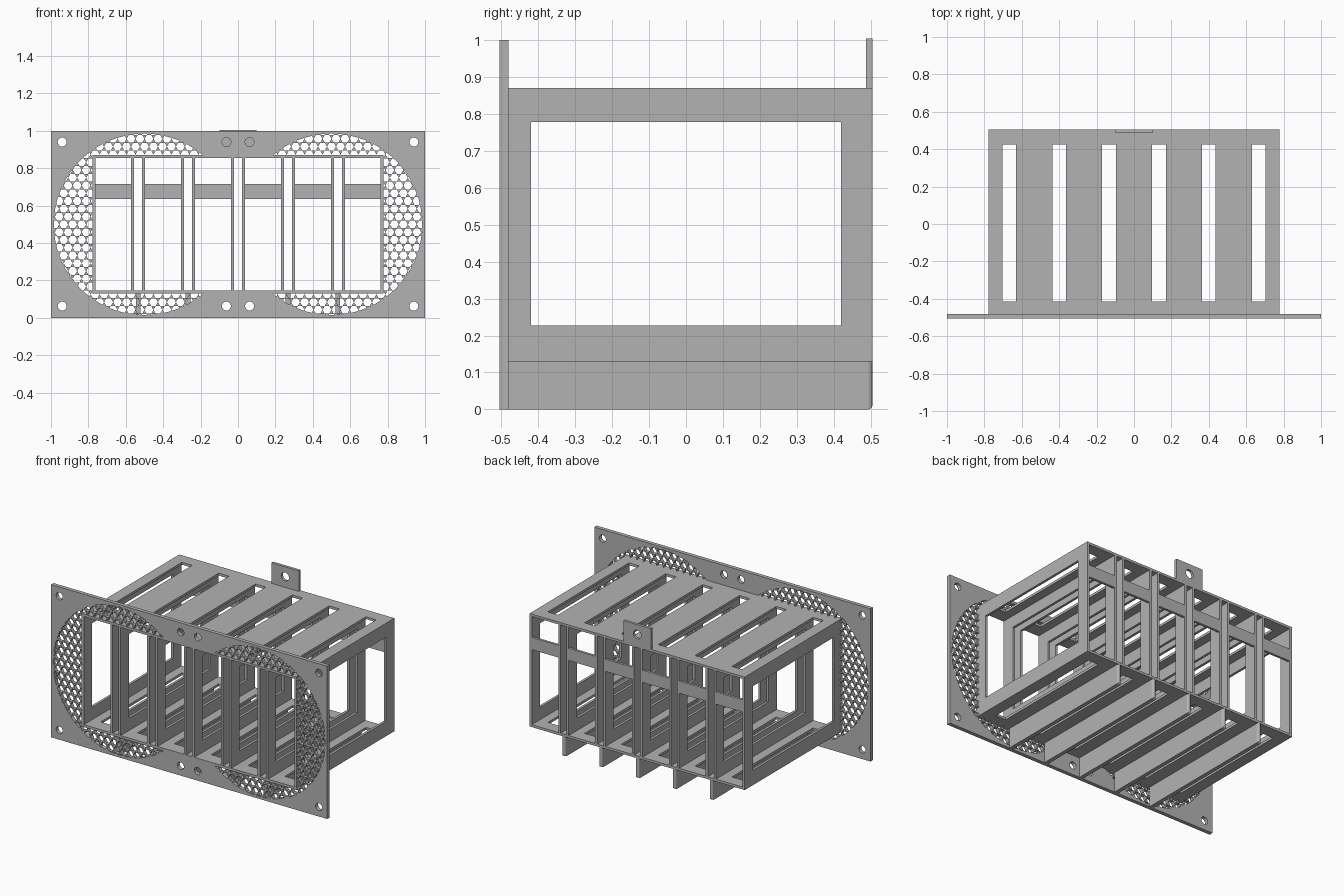
import bpy, bmesh, math
from mathutils import Matrix, Vector

cube = bpy.data.objects.get("Cube")
if cube:
    bpy.data.objects.remove(cube, do_unlink=True)

grey = bpy.data.materials.new("plain grey")
grey.use_nodes = True
grey.diffuse_color = (0.45, 0.45, 0.45, 1)
grey.node_tree.nodes["Principled BSDF"].inputs["Base Color"].default_value = grey.diffuse_color

FRONT, BACK, PLATE_BACK = -0.505, 0.505, -0.48
SIDE, LOW, HIGH, WALL = 0.779, 0.13, 0.87, 0.016
PITCH = 0.2667                       # spacing of the bays
BAYS = [(i - 2.5) * PITCH for i in range(6)]
GAPS = [(i - 2) * PITCH for i in range(5)]
BAY_OUT = 0.112                      # half width of a bay with its walls
BAY_IN = BAY_OUT - WALL


def add_box(bm, x, y, z):
    size = Vector((x[1] - x[0], y[1] - y[0], z[1] - z[0]))
    mid = Vector((sum(x), sum(y), sum(z))) / 2
    m = Matrix.Translation(mid) @ Matrix.Diagonal((*size, 1))
    return bmesh.ops.create_cube(bm, size=1, matrix=m)["verts"]


def add_prism(bm, x, z, radius, sides, y, turn=0.0):
    """Prism along y, used for round and hexagonal holes."""
    m = (Matrix.Translation((x, sum(y) / 2, z)) @ Matrix.Rotation(math.pi / 2, 4, "X")
         @ Matrix.Rotation(turn, 4, "Z"))
    bmesh.ops.create_cone(bm, cap_ends=True, segments=sides, radius1=radius,
                          radius2=radius, depth=y[1] - y[0], matrix=m)


def finish(name, bm):
    mesh = bpy.data.meshes.new(name)
    bm.to_mesh(mesh)
    bm.free()
    mesh.materials.append(grey)
    obj = bpy.data.objects.new(name, mesh)
    bpy.context.collection.objects.link(obj)
    return obj


def boxes(name, specs):
    bm = bmesh.new()
    for spec in specs:
        add_box(bm, *spec)
    return finish(name, bm)


def combine(obj, cutter, operation="DIFFERENCE"):
    """Apply a boolean and remove the cutter."""
    cutter.hide_render = True
    mod = obj.modifiers.new("cut", "BOOLEAN")
    mod.operation, mod.solver, mod.object = operation, "EXACT", cutter
    bpy.context.view_layer.update()
    graph = bpy.context.evaluated_depsgraph_get()
    mesh = bpy.data.meshes.new_from_object(obj.evaluated_get(graph))
    obj.modifiers.clear()
    obj.data = mesh
    bpy.data.objects.remove(cutter, do_unlink=True)


# Drive cage: one block hollowed into bays, gaps, side windows and slots
through = (-0.6, 0.6)
inside = (LOW + WALL, HIGH - WALL)
cage = boxes("drive_cage", [((-SIDE, SIDE), (FRONT, BACK), (LOW, HIGH))])
half_gap = PITCH / 2 - BAY_OUT
combine(cage, boxes("bay_cutter",
        [((x - BAY_IN, x + BAY_IN), through, inside) for x in BAYS]
        + [((x - half_gap, x + half_gap), through, inside) for x in GAPS]))
combine(cage, boxes("window_cutter", [((-1, 1), (-0.42, 0.42), (0.227, 0.778))]))
combine(cage, boxes("slot_cutter",
        [((x - 0.037, x + 0.037), (-0.415, 0.425), (0, 1)) for x in BAYS]))

# Cross bars at the back of every bay
boxes("back_bars", [((x - BAY_IN, x + BAY_IN), (BACK - WALL, BACK), (0.637, 0.717))
                    for x in BAYS])

# Face plate with honeycomb vents, cage opening and screw holes
plate = boxes("face_plate", [((-1, 1), (FRONT, PLATE_BACK), (0, 1))])
cut_y = (-0.56, -0.43)
VENT_R, CELL, RIB = 0.485, 0.048, 0.007
row = CELL * math.sqrt(3) / 2
for side in (-1, 1):
    bm = bmesh.new()
    for j in range(-12, 13):
        for i in range(-12, 13):
            dx, dz = (i + (j % 2) / 2) * CELL, j * row
            x, z = side * 0.5 + dx, 0.5 + dz
            hidden = abs(x) < SIDE - CELL and LOW + CELL < z < HIGH - CELL
            if math.hypot(dx, dz) < VENT_R + CELL / 2 and not hidden:
                add_prism(bm, x, z, (CELL - RIB) / math.sqrt(3), 6, cut_y, math.pi / 6)
    cells = finish("cell_cutter", bm)
    bm = bmesh.new()
    add_prism(bm, side * 0.5, 0.5, VENT_R, 64, (-0.54, -0.45))
    combine(cells, finish("vent_outline", bm), "INTERSECT")
    combine(plate, cells)
inset = WALL / 2
combine(plate, boxes("opening_cutter", [((inset - SIDE, SIDE - inset), cut_y,
                                         (LOW + inset, HIGH - inset))]))
bm = bmesh.new()
for x in (-0.94, -0.062, 0.062, 0.94):
    for z in (0.063, 0.94):
        add_prism(bm, x, z, 0.024, 24, cut_y)
combine(plate, finish("screw_cutter", bm))

# Support fins under the gaps, rounded at the back
for n, x in enumerate(GAPS):
    bm = bmesh.new()
    add_box(bm, (x - 0.013, x + 0.013), (PLATE_BACK, BACK), (0, LOW))
    edges = [e for e in bm.edges if all(v.co.y > 0 for v in e.verts)
             and min(v.co.z for v in e.verts) < 0.01]
    bmesh.ops.bevel(bm, geom=edges, offset=0.012, segments=4, profile=0.5,
                    affect="EDGES")
    finish(f"support_fin_{n + 1}", bm)

# Mounting tab on the top rear edge
tab = boxes("mounting_tab", [((-0.1, 0.1), (0.487, BACK), (HIGH - WALL, 1.005))])
bm = bmesh.new()
add_prism(bm, 0, 0.94, 0.028, 24, (0.4, 0.6))
combine(tab, finish("tab_hole_cutter", bm))
